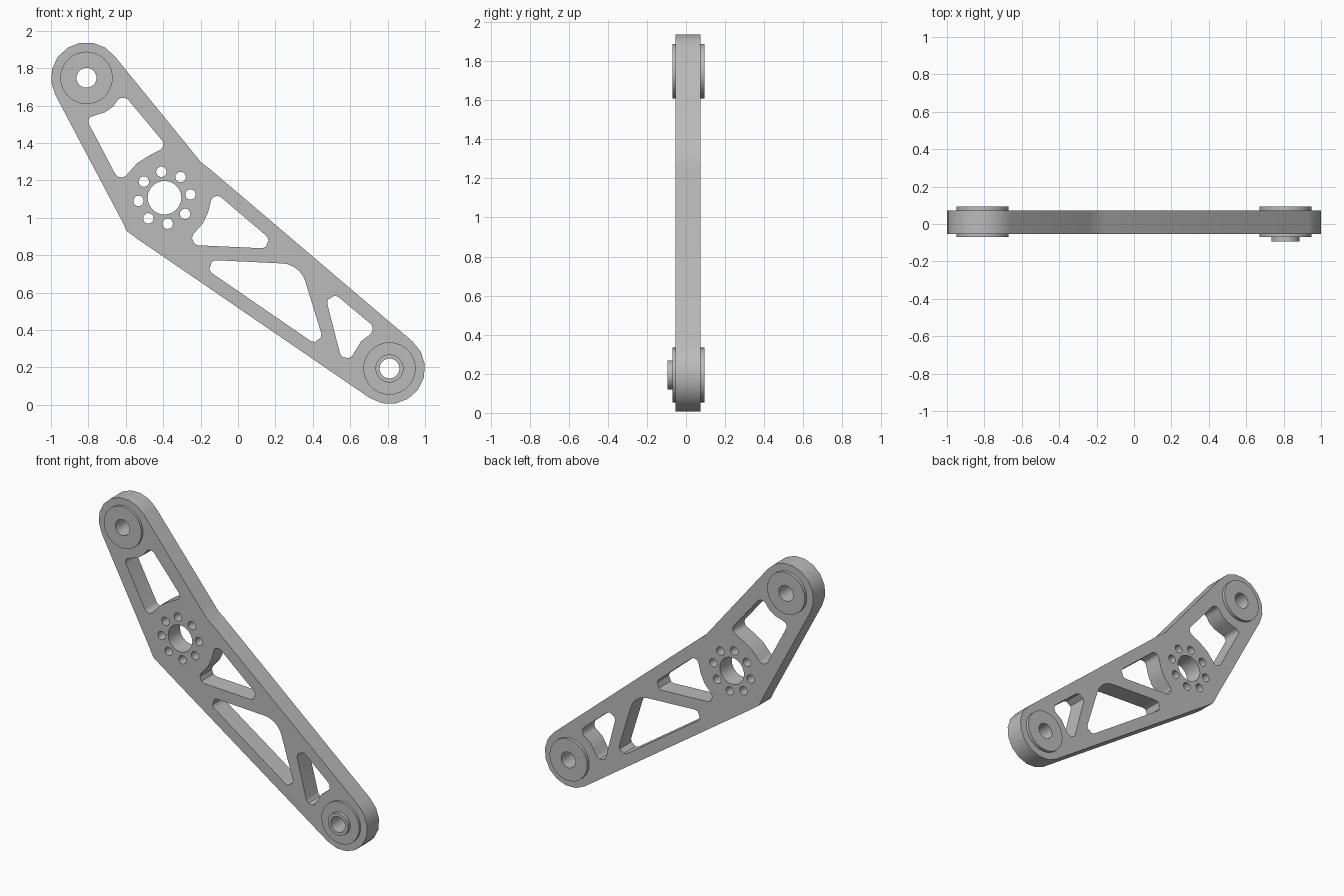
import bpy, bmesh
from math import cos, sin, tan, radians, pi
from mathutils import Vector, Matrix

if "Cube" in bpy.data.objects:
    bpy.data.objects.remove(bpy.data.objects["Cube"])

metal = bpy.data.materials.new("grey metal")
metal.use_nodes = True
metal.diffuse_color = (0.5, 0.5, 0.5, 1)
metal.node_tree.nodes["Principled BSDF"].inputs["Base Color"].default_value = metal.diffuse_color

TOP, HUB, LOW = Vector((-0.81, 1.748)), Vector((-0.393, 1.107)), Vector((0.81, 0.194))
END_R, ROUND = 0.19, 0.038


def arc(centre, radius, start, end, steps):
    angles = [radians(start + (end - start) * i / steps) for i in range(steps + 1)]
    return [centre + radius * Vector((cos(a), sin(a))) for a in angles]


def circle(centre, radius, sides):
    return arc(centre, radius, 0, 360, sides)[:-1]


def rounded(corners, steps=5):
    """Polygon whose corners (x, z, radius) are filleted; radius 0 stays a plain point."""
    pts = []
    for i, (x, z, r) in enumerate(corners):
        p = Vector((x, z))
        if not r:
            pts.append(p)
            continue
        a = (Vector(corners[i - 1][:2]) - p).normalized()
        b = (Vector(corners[(i + 1) % len(corners)][:2]) - p).normalized()
        half = a.angle(b) / 2
        centre = p + (a + b).normalized() * (r / sin(half))
        u, v = p + a * (r / tan(half)) - centre, p + b * (r / tan(half)) - centre
        pts += [centre + u.lerp(v, k / steps).normalized() * r if 0 < k < steps
                else centre + (u if k == 0 else v) for k in range(steps + 1)]
    return pts


def finish(obj):
    bpy.ops.object.select_all(action='DESELECT')
    obj.select_set(True)
    bpy.context.view_layer.objects.active = obj
    if obj.type == 'CURVE':
        bpy.ops.object.convert(target='MESH')
        obj = bpy.context.object
        bm = bmesh.new()
        bm.from_mesh(obj.data)
        bmesh.ops.remove_doubles(bm, verts=bm.verts, dist=1e-5)
        bmesh.ops.recalc_face_normals(bm, faces=bm.faces)
        bm.to_mesh(obj.data)
        bm.free()
    obj.data.materials.clear()
    obj.data.materials.append(metal)
    bpy.ops.object.shade_smooth_by_angle(angle=radians(30))


# Arm outline: round ends joined by a bend at the hub
outline = arc(TOP, END_R, 37, 208, 8)
outline += [Vector(p) for p in ((-0.62, 0.982), (-0.594, 0.928), (-0.535, 0.885))]
outline += arc(LOW, END_R, -124, 50, 8)
outline += [Vector(p) for p in ((-0.15, 1.26), (-0.198, 1.297), (-0.241, 1.35))]

# Weight-saving windows
upper_window = [(-0.813, 1.532, 0.028), (-0.711, 1.564, 0), (-0.668, 1.594, 0),
                (-0.617, 1.666, ROUND), (-0.38, 1.382, 0.033), (-0.481, 1.329, 0),
                (-0.54, 1.291, 0), (-0.583, 1.243, 0), (-0.631, 1.185, ROUND)]
hub_window = [(-0.131, 1.144, 0.034), (0.235, 0.832, ROUND), (-0.289, 0.856, ROUND),
              (-0.187, 0.971, 0), (-0.16, 1.029, 0)]
long_window = [(-0.249, 0.779, ROUND), (0.332, 0.751, 0.135), (0.476, 0.281, ROUND)]
lower_window = [(0.449, 0.65, ROUND), (0.743, 0.404, ROUND), (0.658, 0.34, 0),
                (0.636, 0.302, 0), (0.567, 0.19, ROUND)]

loops = [outline] + [rounded(w) for w in (upper_window, hub_window, long_window, lower_window)]

# Hub bore, ring of bolt holes, and seats for the bushings
loops.append(circle(HUB, 0.09, 24))
loops += [circle(p, 0.028, 16) for p in arc(HUB, 0.14, 7, 322, 7)]
loops += [circle(p, 0.1, 32) for p in (TOP, LOW)]

# Arm plate
curve = bpy.data.curves.new("arm_plate", 'CURVE')
curve.dimensions, curve.fill_mode, curve.extrude = '2D', 'BOTH', 0.063
for loop in loops:
    spline = curve.splines.new('POLY')
    spline.points.add(len(loop) - 1)
    for point, p in zip(spline.points, loop):
        point.co = (p.x, p.y, 0, 1)
    spline.use_cyclic_u = True
plate = bpy.data.objects.new("arm_plate", curve)
plate.matrix_world = Matrix.Translation((0, 0.01, 0)) @ Matrix.Rotation(pi / 2, 4, 'X')
bpy.context.collection.objects.link(plate)
finish(plate)


def bushing(name, centre, profile, sides=32):
    """Turn a closed (radius, y) profile around the pivot axis."""
    bm = bmesh.new()
    rings = []
    for i in range(sides):
        a = 2 * pi * i / sides
        rings.append([bm.verts.new((centre.x + r * cos(a), y, centre.y + r * sin(a)))
                      for r, y in profile])
    n = len(profile)
    for i in range(sides):
        here, there = rings[i], rings[(i + 1) % sides]
        for k in range(n):
            m = (k + 1) % n
            bm.faces.new((here[k], here[m], there[m], there[k]))
    bmesh.ops.recalc_face_normals(bm, faces=bm.faces)
    mesh = bpy.data.meshes.new(name)
    bm.to_mesh(mesh)
    bm.free()
    obj = bpy.data.objects.new(name, mesh)
    bpy.context.collection.objects.link(obj)
    finish(obj)


# Flanged bushings; the lower one has a raised front collar
FLANGE, BORE, SEAT, FRONT, BACK = 0.14, 0.053, 0.1, -0.07, 0.094
spool = [(FLANGE, FRONT), (FLANGE, -0.053), (SEAT, -0.053), (SEAT, 0.073),
         (FLANGE, 0.073), (FLANGE, BACK), (BORE, BACK)]
bushing("upper_bushing", TOP, spool + [(BORE, FRONT)])
bushing("lower_bushing", LOW, spool + [(BORE, -0.094), (0.075, -0.094), (0.075, FRONT)])
